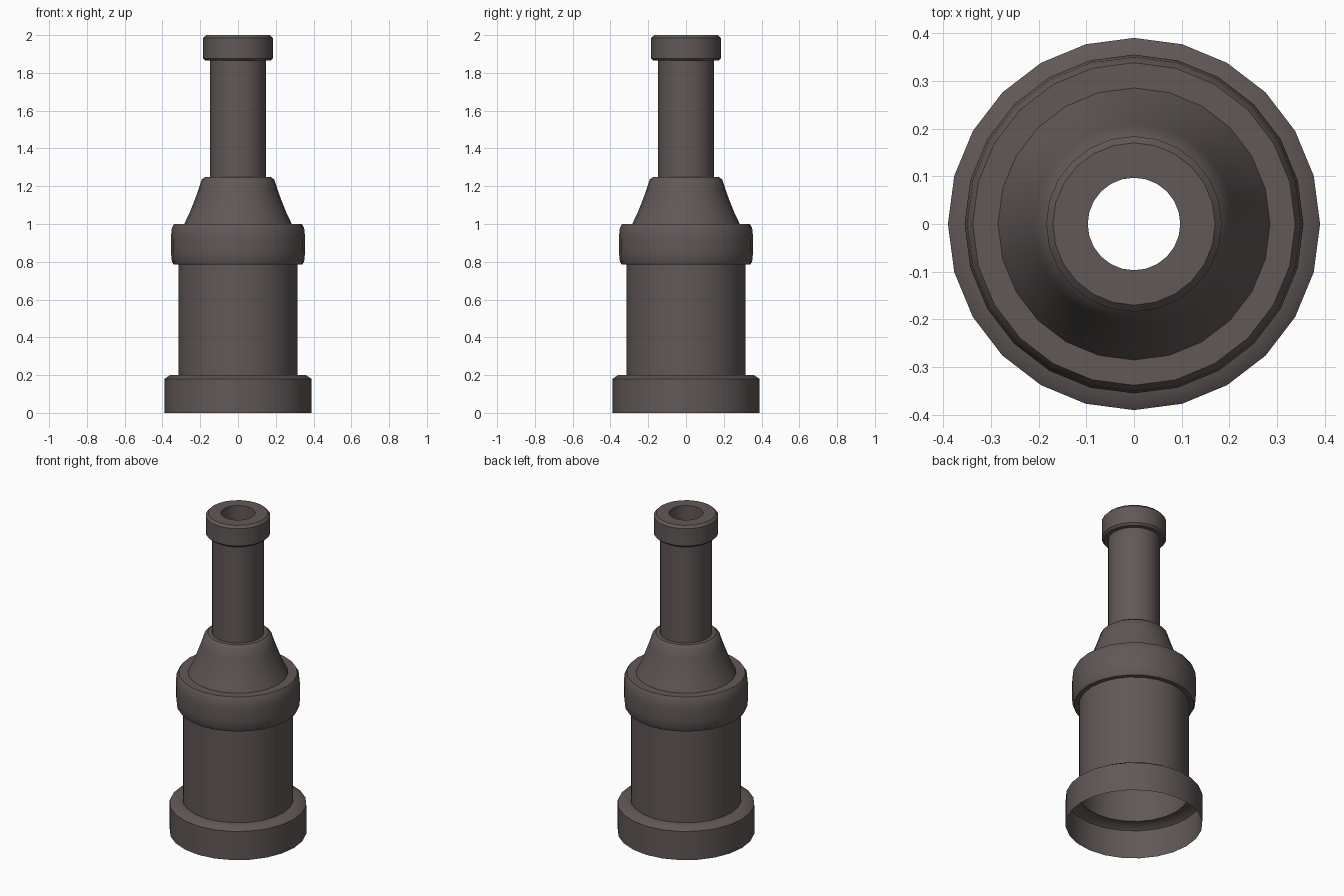
import bpy, bmesh, math

if "Cube" in bpy.data.objects:
    bpy.data.objects.remove(bpy.data.objects["Cube"])

SIDES = 24

metal = bpy.data.materials.new("dark_warm_grey")
metal.diffuse_color = (0.12, 0.098, 0.096, 1)
metal.use_nodes = True
metal.node_tree.nodes["Principled BSDF"].inputs["Base Color"].default_value = metal.diffuse_color


def lathe(name, profile):
    """Revolve an (r, z) profile, listed bottom to top, into an open shell."""
    bm = bmesh.new()
    rings = []
    for r, z in profile:
        rings.append([bm.verts.new((r * math.cos(2 * math.pi * i / SIDES),
                                    r * math.sin(2 * math.pi * i / SIDES), z))
                      for i in range(SIDES)])
    for a, b in zip(rings, rings[1:]):
        for i in range(SIDES):
            j = (i + 1) % SIDES
            bm.faces.new((a[i], a[j], b[j], b[i]))
    mesh = bpy.data.meshes.new(name)
    bm.to_mesh(mesh)
    bm.free()
    mesh.materials.append(metal)
    obj = bpy.data.objects.new(name, mesh)
    bpy.context.collection.objects.link(obj)
    bpy.ops.object.select_all(action='DESELECT')
    obj.select_set(True)
    bpy.context.view_layer.objects.active = obj
    bpy.ops.object.shade_smooth_by_angle(angle=math.radians(35))
    return obj


# Open base ring with chamfered shoulder
lathe("base_ring", [(0.39, 0), (0.39, 0.18), (0.36, 0.2), (0.315, 0.2)])
# Straight barrel
lathe("barrel", [(0.315, 0.2), (0.315, 0.785)])
# Rounded collar
lathe("collar", [(0.315, 0.785), (0.341, 0.785), (0.35, 0.80), (0.355, 0.85),
                 (0.355, 0.93), (0.35, 0.98), (0.338, 1.0), (0.285, 1.0)])
# Flared shoulder
lathe("shoulder", [(0.285, 1.0), (0.256, 1.06), (0.232, 1.12), (0.21, 1.18),
                   (0.192, 1.235), (0.172, 1.25), (0.148, 1.25)])
# Neck tube
lathe("neck", [(0.148, 1.25), (0.148, 1.865)])
# Muzzle cap with short bore
lathe("cap", [(0.148, 1.865), (0.172, 1.865), (0.184, 1.877), (0.184, 1.985),
              (0.17, 2.0), (0.097, 2.0), (0.097, 1.905)])
